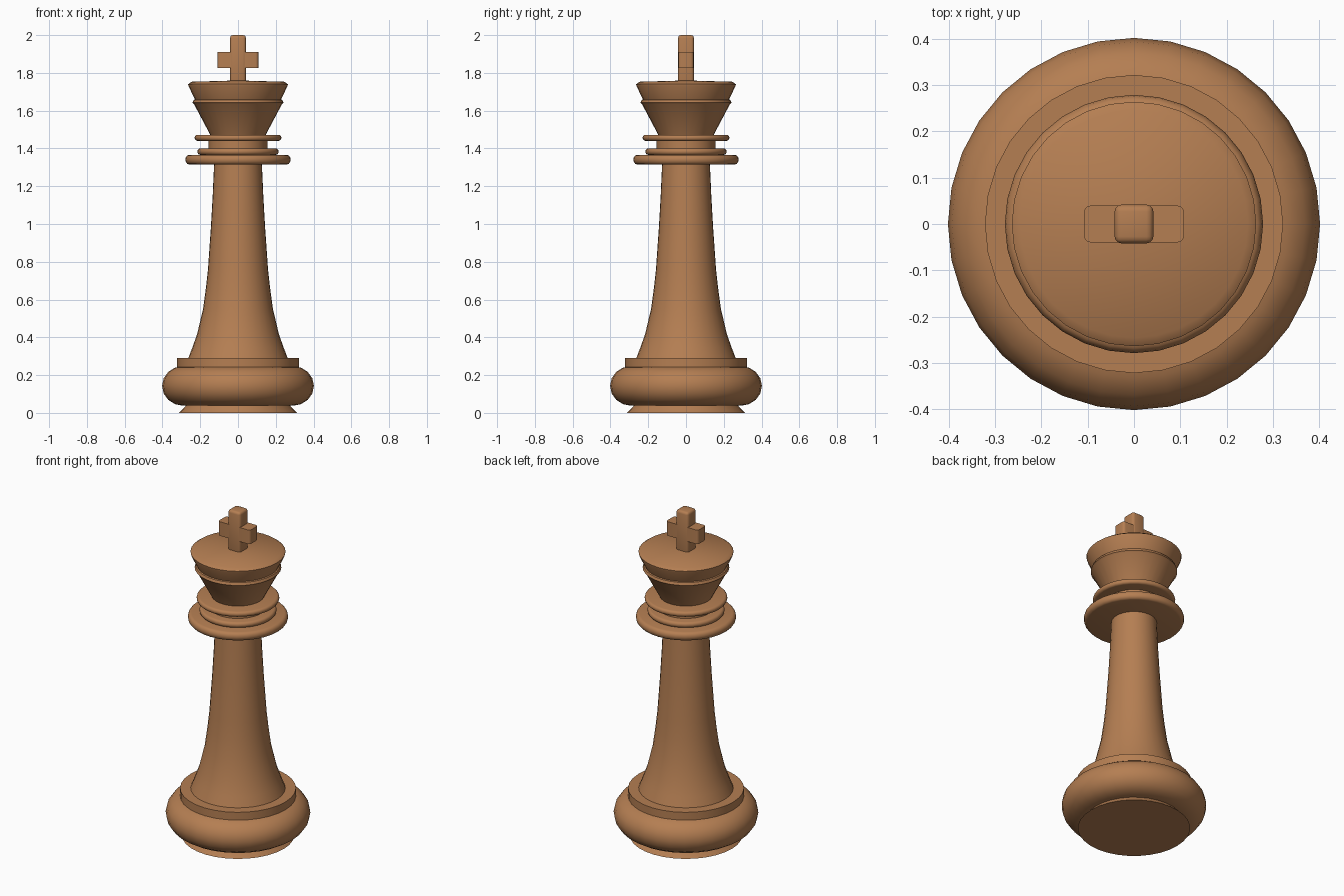
import bpy, bmesh, math

if "Cube" in bpy.data.objects:
    bpy.data.objects.remove(bpy.data.objects["Cube"])

wood = bpy.data.materials.new("warm wood")
wood.diffuse_color = (0.46, 0.21, 0.085, 1)
wood.use_nodes = True
wood.node_tree.nodes["Principled BSDF"].inputs["Base Color"].default_value = wood.diffuse_color
SIDES = 32


def finish(name, bm):
    bmesh.ops.recalc_face_normals(bm, faces=bm.faces)
    me = bpy.data.meshes.new(name)
    bm.to_mesh(me)
    bm.free()
    me.materials.append(wood)
    ob = bpy.data.objects.new(name, me)
    bpy.context.collection.objects.link(ob)
    bpy.ops.object.select_all(action='DESELECT')
    ob.select_set(True)
    bpy.context.view_layer.objects.active = ob
    bpy.ops.object.shade_smooth_by_angle(angle=math.radians(35))
    return ob


def lathe(name, profile):
    """Turn an (r, z) profile, bottom to top, into a capped solid."""
    bm = bmesh.new()
    rings = []
    for r, z in profile:
        rings.append([bm.verts.new((r * math.cos(math.tau * i / SIDES),
                                    r * math.sin(math.tau * i / SIDES), z))
                      for i in range(SIDES)])
    for a, b in zip(rings, rings[1:]):
        for i in range(SIDES):
            j = (i + 1) % SIDES
            bm.faces.new((a[i], a[j], b[j], b[i]))
    bm.faces.new(rings[0][::-1])
    bm.faces.new(rings[-1])
    return finish(name, bm)


def rounded(r_in, r_out, z0, z1, steps=8):
    """Half-ellipse rim profile for a turned ring."""
    zc, h = (z0 + z1) / 2, (z1 - z0) / 2
    return [(r_in + (r_out - r_in) * math.cos(t), zc + h * math.sin(t))
            for t in (math.pi * (k / steps - 0.5) for k in range(steps + 1))]


def block(name, size, z0, bevel, vertical_only):
    bm = bmesh.new()
    bmesh.ops.create_cube(bm, size=1)
    for v in bm.verts:
        v.co = (v.co.x * size[0], v.co.y * size[1], (v.co.z + 0.5) * size[2] + z0)
    edges = [e for e in bm.edges if not vertical_only
             or abs(e.verts[0].co.z - e.verts[1].co.z) > 0.01]
    bmesh.ops.bevel(bm, geom=edges, offset=bevel, segments=3, profile=0.5, affect='EDGES')
    return finish(name, bm)


# Base
lathe("foot", [(0.312, 0), (0.27, 0.045), (0.26, 0.06)])
lathe("base_ring", rounded(0.29, 0.402, 0.038, 0.248))
lathe("base_step", [(0.322, 0.24), (0.322, 0.29)])

# Tapered stem
lathe("stem", [(0.265, 0.285), (0.242, 0.345), (0.217, 0.415), (0.185, 0.55),
               (0.17, 0.66), (0.159, 0.76), (0.143, 0.99), (0.134, 1.15), (0.126, 1.33)])

# Collar rings and neck
lathe("wide_collar", rounded(0.258, 0.279, 1.315, 1.366, 6))
lathe("upper_collar", rounded(0.20, 0.215, 1.366, 1.40, 6))
lathe("neck", [(0.155, 1.38), (0.155, 1.45)])
lathe("neck_ring", rounded(0.215, 0.23, 1.44, 1.472, 6))

# Flared head with a thin ridge and bevelled rim
lathe("head", [(0.143, 1.465), (0.233, 1.635), (0.241, 1.642), (0.235, 1.657),
               (0.228, 1.66), (0.262, 1.73), (0.264, 1.74), (0.246, 1.753), (0.001, 1.76)])

# Cross
block("cross_post", (0.084, 0.084, 0.26), 1.74, 0.015, False)
block("cross_bar", (0.216, 0.08, 0.086), 1.825, 0.015, True)
